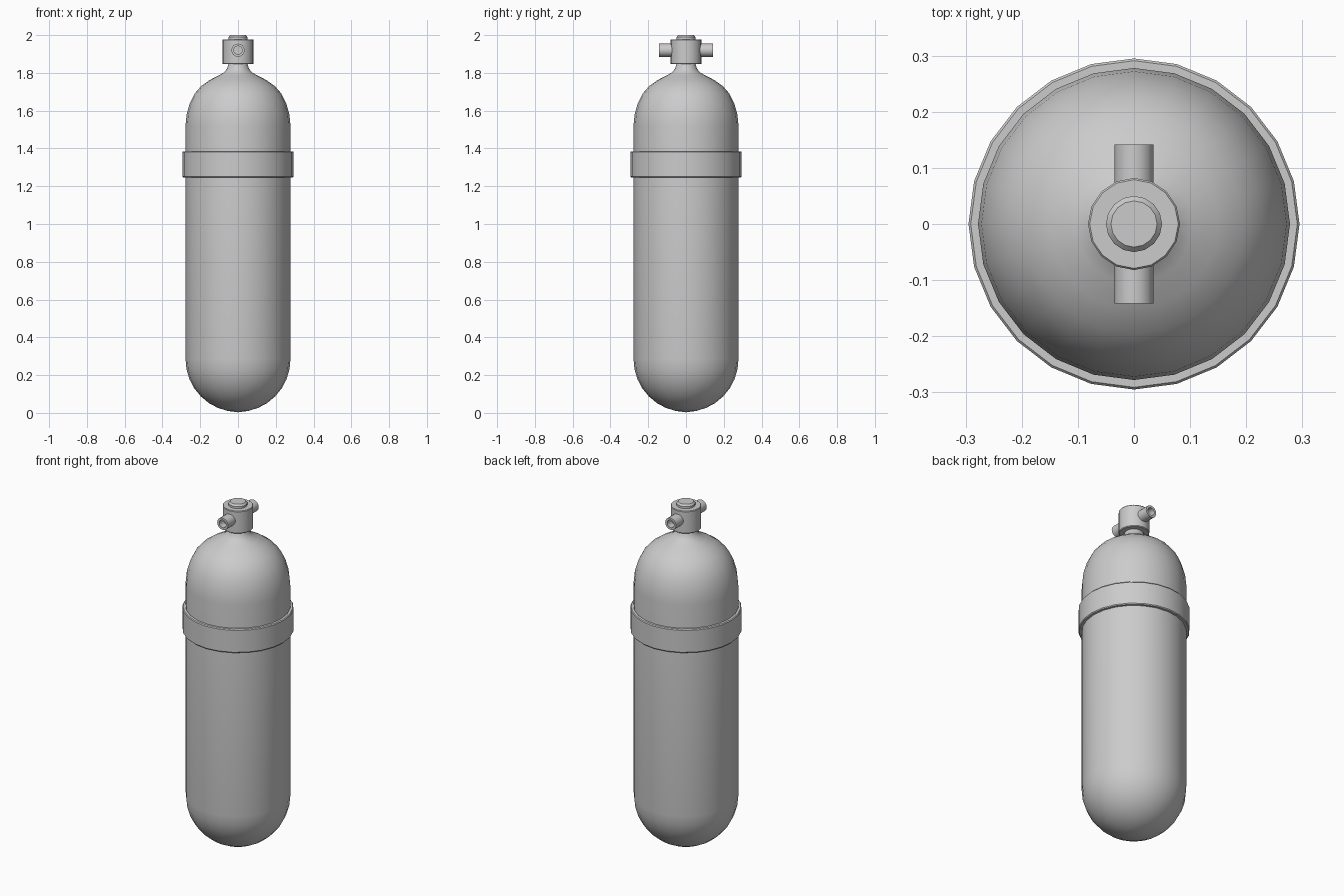
import bpy
from math import cos, sin, pi, radians
from mathutils import Matrix

if "Cube" in bpy.data.objects:
    bpy.data.objects.remove(bpy.data.objects["Cube"], do_unlink=True)

GREY = (0.6, 0.6, 0.6, 1.0)
metal = bpy.data.materials.new("grey_metal")
metal.use_nodes = True
metal.diffuse_color = GREY
metal.node_tree.nodes["Principled BSDF"].inputs["Base Color"].default_value = GREY


def lathe(name, profile, sides, matrix=None, closed=False):
    """Turn an (radius, height) profile about z; radius 0 makes a pole."""
    verts, faces, rings = [], [], []
    for r, z in profile:
        n = 1 if r == 0 else sides
        rings.append([len(verts) + i for i in range(n)])
        verts += [(r * sin(2 * pi * i / sides), -r * cos(2 * pi * i / sides), z)
                  for i in range(n)]
    pairs = list(zip(rings, rings[1:]))
    if closed:
        pairs.append((rings[-1], rings[0]))
    for a, b in pairs:
        for i in range(sides):
            j = (i + 1) % sides
            quad = [a[i % len(a)], a[j % len(a)], b[j % len(b)], b[i % len(b)]]
            faces.append(list(dict.fromkeys(quad)))
    mesh = bpy.data.meshes.new(name)
    mesh.from_pydata(verts, [], faces)
    if matrix:
        mesh.transform(matrix)
    mesh.materials.append(metal)
    obj = bpy.data.objects.new(name, mesh)
    bpy.context.collection.objects.link(obj)
    bpy.ops.object.select_all(action="DESELECT")
    obj.select_set(True)
    bpy.context.view_layer.objects.active = obj
    bpy.ops.object.shade_smooth_by_angle(angle=radians(35))
    return obj


# Cylinder: round base, straight wall, domed shoulder and flared neck
R = 0.278
base = [(R * sin(a), 0.285 - 0.28 * cos(a))
        for a in (i * pi / 16 for i in range(9))]
base[0] = (0, 0.003)
shoulder = [(R, 1.52), (0.272, 1.58), (0.255, 1.64), (0.23, 1.69),
            (0.195, 1.73), (0.15, 1.762), (0.105, 1.785), (0.075, 1.802),
            (0.058, 1.822), (0.05, 1.85)]
lathe("tank", base + shoulder, 24)

# Strap band around the tank
lathe("band", [(0.27, 1.247), (0.291, 1.247), (0.295, 1.252),
               (0.295, 1.38), (0.291, 1.385), (0.27, 1.385)], 24, closed=True)

# Valve block and top cap
lathe("valve_body", [(0, 1.846), (0.079, 1.846), (0.082, 1.85),
                     (0.082, 1.974), (0.079, 1.978), (0, 1.978)], 16)
lathe("valve_cap", [(0.05, 1.97), (0.05, 1.99), (0.041, 2.0), (0, 2.0)], 16)

# Hollow outlet ports, front and back
for side, angle in (("front", 90), ("back", -90)):
    turn = Matrix.Translation((0, 0, 1.92)) @ Matrix.Rotation(radians(angle), 4, "X")
    lathe(side + "_port", [(0.035, 0.06), (0.035, 0.142), (0.022, 0.142),
                           (0.022, 0.1), (0, 0.1)], 16, turn)
